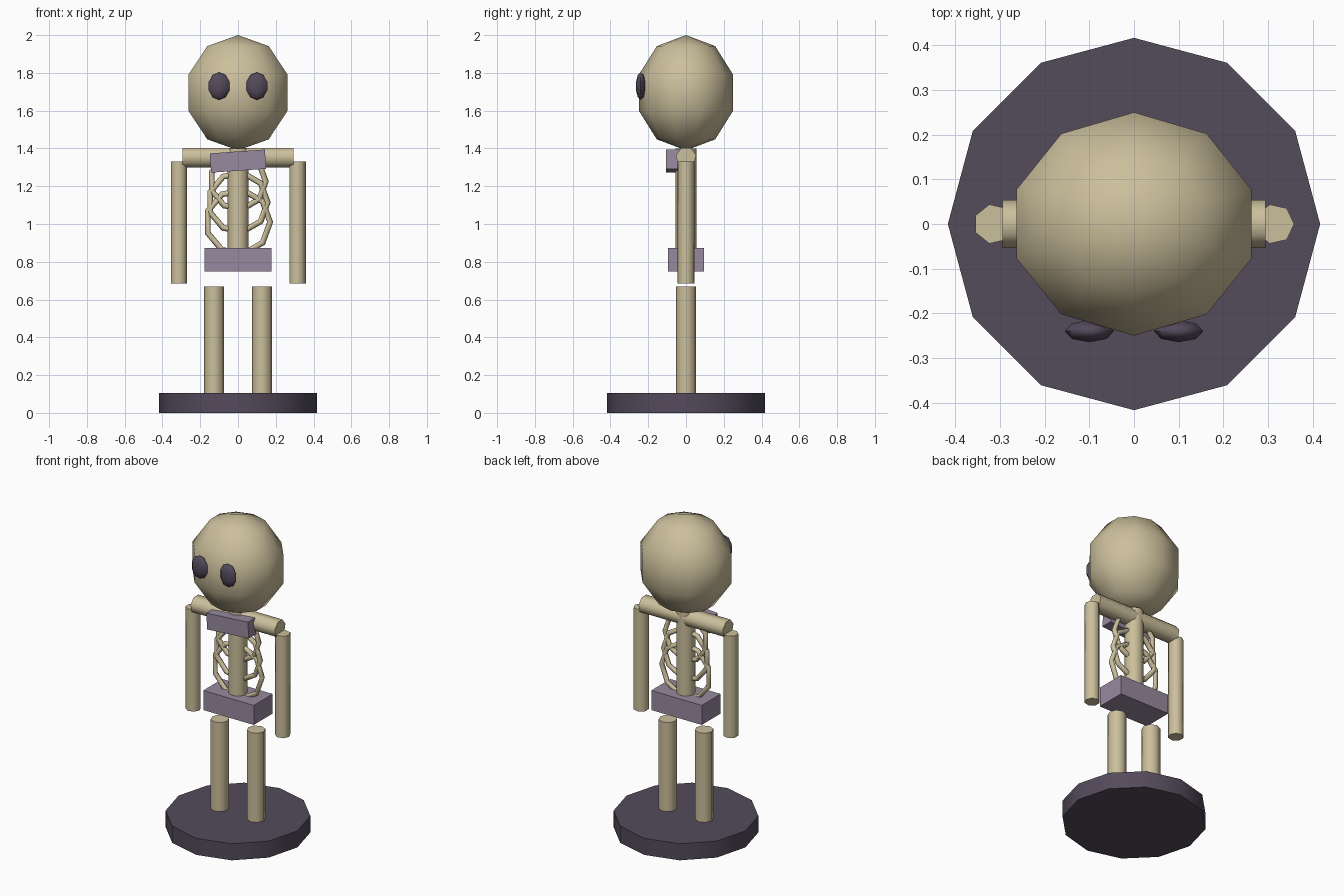
import bpy, math

if "Cube" in bpy.data.objects:
    bpy.data.objects.remove(bpy.data.objects["Cube"])


def material(name, rgb):
    m = bpy.data.materials.new(name)
    m.diffuse_color = (*rgb, 1)
    m.use_nodes = True
    m.node_tree.nodes["Principled BSDF"].inputs["Base Color"].default_value = m.diffuse_color
    return m


BONE = material("bone", (0.60, 0.52, 0.33))
DARK = material("dark_purple", (0.088, 0.069, 0.105))
MAUVE = material("mauve", (0.31, 0.255, 0.345))


def finish(name, mat, smooth=True):
    ob = bpy.context.object
    ob.name = name
    ob.data.materials.append(mat)
    bpy.ops.object.transform_apply(location=False, rotation=True, scale=True)
    if smooth:
        bpy.ops.object.shade_smooth_by_angle(angle=math.radians(62))
    return ob


def rod(name, mat, sides, radius, length, center, rot=(0, 0, 0)):
    # cylinder whose first corner points along +x before it is turned
    bpy.ops.mesh.primitive_cylinder_add(vertices=sides, radius=radius, depth=length,
                                        location=center, rotation=(0, 0, -math.pi / 2))
    bpy.ops.object.transform_apply(location=False, rotation=True, scale=False)
    bpy.context.object.rotation_euler = rot
    return finish(name, mat)


def ball(name, mat, segments, rings, radii, center):
    bpy.ops.mesh.primitive_uv_sphere_add(segments=segments, ring_count=rings, radius=1,
                                         location=center)
    bpy.context.object.scale = radii
    return finish(name, mat)


def box(name, mat, size, center, rot=(0, 0, 0)):
    bpy.ops.mesh.primitive_cube_add(size=1, location=center, rotation=rot)
    bpy.context.object.scale = size
    return finish(name, mat, smooth=False)


# round stand
rod("stand", DARK, 12, 0.417, 0.105, (0, 0, 0.0525))

# limbs and eyes, one per side
for side, s in (("left", 1), ("right", -1)):
    rod(side + "_leg", BONE, 8, 0.054, 0.57, (s * 0.127, 0, 0.385))
    rod(side + "_arm", BONE, 7, 0.045, 0.645, (s * 0.314, 0, 1.0075))
    ball(side + "_eye", DARK, 8, 5, (0.058, 0.026, 0.073), (s * 0.1, -0.24, 1.73))

# torso
box("pelvis", MAUVE, (0.354, 0.19, 0.124), (0, 0, 0.81))
rod("spine", BONE, 8, 0.056, 0.6, (0, 0, 1.1))
rod("shoulder_bar", BONE, 7, 0.055, 0.59, (0, 0, 1.353), (0, math.pi / 2, 0))
box("chest_plate", MAUVE, (0.292, 0.075, 0.102), (0, -0.0675, 1.333),
    (0, math.radians(-4), 0))

# rib rings standing upright around the spine
for i, (z, radius) in enumerate(((1.225, 0.147), (1.115, 0.157), (1.01, 0.17))):
    bpy.ops.mesh.primitive_torus_add(major_segments=9, minor_segments=6,
                                     major_radius=radius, minor_radius=0.016,
                                     location=(0, 0, z), rotation=(math.pi / 2, 0, 0))
    finish("rib_ring_%d" % (i + 1), BONE)

# head
ball("head", BONE, 10, 5, (0.291, 0.263, 0.305), (0, 0, 1.695))
bpy.context.object.rotation_euler = (0, 0, math.pi / 2 * 0)
